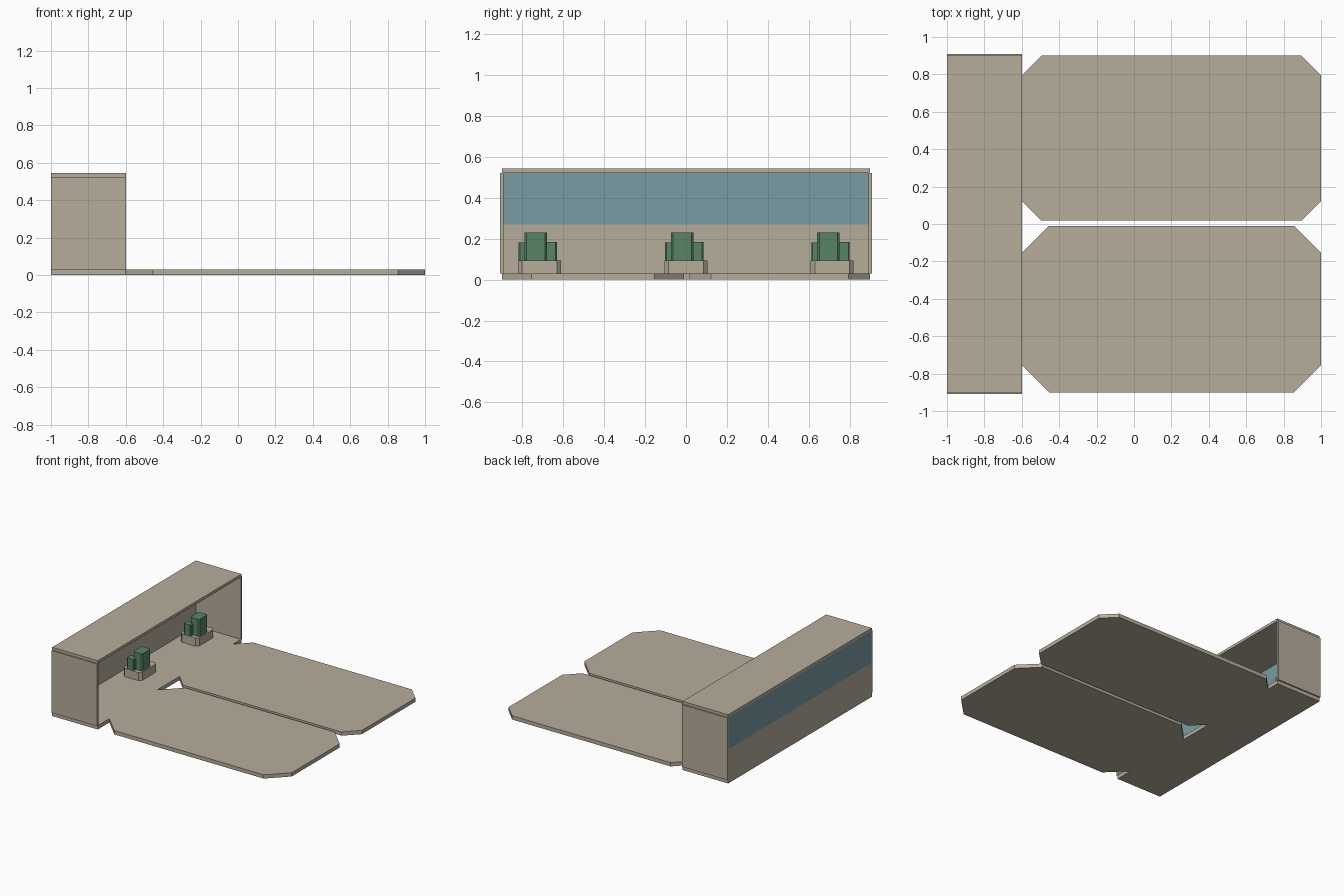
import bpy, bmesh

if "Cube" in bpy.data.objects:
    bpy.data.objects.remove(bpy.data.objects["Cube"])


def material(name, rgb):
    m = bpy.data.materials.new(name)
    m.diffuse_color = (*rgb, 1.0)
    m.use_nodes = True
    m.node_tree.nodes["Principled BSDF"].inputs["Base Color"].default_value = m.diffuse_color
    return m


BEIGE = material("sand_concrete", (0.47, 0.42, 0.33))
GLASS = material("blue_glass", (0.195, 0.33, 0.37))
GREEN = material("console_green", (0.10, 0.23, 0.135))


def slab(name, x, y, z, mat, chamfer=0.0):
    """Extruded rectangle with optional clipped corners in plan."""
    (x0, x1), (y0, y1), (z0, z1), c = x, y, z, chamfer
    if c:
        outline = [(x0 + c, y0), (x1 - c, y0), (x1, y0 + c), (x1, y1 - c),
                   (x1 - c, y1), (x0 + c, y1), (x0, y1 - c), (x0, y0 + c)]
    else:
        outline = [(x0, y0), (x1, y0), (x1, y1), (x0, y1)]
    bm = bmesh.new()
    base = bm.faces.new([bm.verts.new((px, py, z0)) for px, py in outline])
    top = bmesh.ops.extrude_face_region(bm, geom=[base])["geom"]
    for v in top:
        if isinstance(v, bmesh.types.BMVert):
            v.co.z = z1
    bmesh.ops.recalc_face_normals(bm, faces=bm.faces)
    mesh = bpy.data.meshes.new(name)
    bm.to_mesh(mesh)
    bm.free()
    mesh.materials.append(mat)
    ob = bpy.data.objects.new(name, mesh)
    bpy.context.collection.objects.link(ob)
    return ob


# Two landing pads with clipped corners
FLOOR = (0.0, 0.03)
slab("rear_pad", (-0.6, 1.0), (0.018, 0.9), FLOOR, BEIGE, 0.105)
slab("front_pad", (-0.6, 1.0), (-0.9, -0.01), FLOOR, BEIGE, 0.145)

# Shelter: floor, end walls, roof, back wall and window band
DEPTH = (-1.0, -0.6)
slab("shelter_floor", DEPTH, (-0.9, 0.9), FLOOR, BEIGE)
slab("front_end_wall", DEPTH, (-0.91, -0.893), (0.03, 0.523), BEIGE)
slab("rear_end_wall", DEPTH, (0.893, 0.91), (0.03, 0.523), BEIGE)
slab("roof", DEPTH, (-0.9, 0.9), (0.523, 0.545), BEIGE)
slab("back_wall", (-1.0, -0.992), (-0.893, 0.893), (0.03, 0.27), BEIGE)
slab("back_window", (-1.0, -0.992), (-0.893, 0.893), (0.27, 0.523), GLASS)

# Three equipment stands, each with a tall cabinet and two lower ones
for i, cy in enumerate((-0.717, 0.0, 0.715), 1):
    slab(f"stand_base_{i}", (-0.94, -0.78), (cy - 0.105, cy + 0.105),
         (0.03, 0.095), BEIGE, 0.02)
    slab(f"tall_cabinet_{i}", (-0.87, -0.79), (cy - 0.073, cy + 0.036),
         (0.095, 0.23), GREEN, 0.01)
    slab(f"left_cabinet_{i}", (-0.905, -0.845), (cy - 0.102, cy - 0.045),
         (0.095, 0.182), GREEN, 0.006)
    slab(f"right_cabinet_{i}", (-0.90, -0.83), (cy + 0.02, cy + 0.085),
         (0.095, 0.184), GREEN, 0.006)
